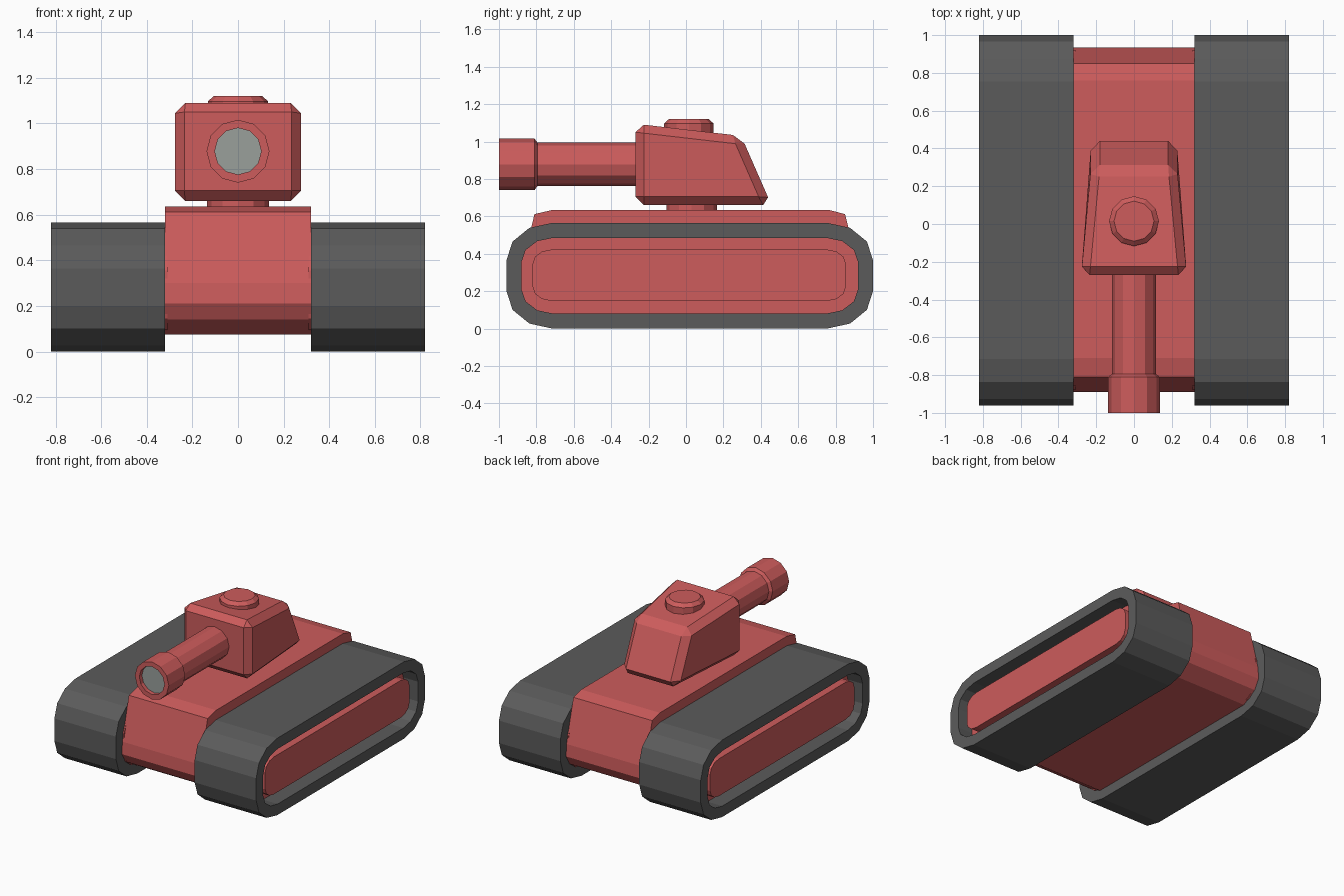
import bpy, bmesh, math

if "Cube" in bpy.data.objects:
    bpy.data.objects.remove(bpy.data.objects["Cube"])


def material(name, rgb):
    m = bpy.data.materials.new(name)
    m.diffuse_color = (*rgb, 1)
    m.use_nodes = True
    m.node_tree.nodes["Principled BSDF"].inputs["Base Color"].default_value = m.diffuse_color
    return m


RED = material("red_paint", (0.61, 0.107, 0.107))
GREY = material("dark_rubber", (0.105, 0.105, 0.105))
PALE = material("pale_grey", (0.32, 0.35, 0.33))


def finish(name, bm, *mats):
    bmesh.ops.recalc_face_normals(bm, faces=bm.faces)
    me = bpy.data.meshes.new(name)
    bm.to_mesh(me)
    bm.free()
    for m in mats:
        me.materials.append(m)
    ob = bpy.data.objects.new(name, me)
    bpy.context.collection.objects.link(ob)
    return ob


def bridge(bm, a, b):
    n = len(a)
    for i in range(n):
        bm.faces.new((a[i], a[(i + 1) % n], b[(i + 1) % n], b[i]))


def prism(name, profile, x0, x1, mat, hole=None):
    """Extrude a y-z profile along x, optionally as a ring around a hole."""
    bm = bmesh.new()

    def loop(p, x):
        return [bm.verts.new((x, y, z)) for y, z in p]
    a, b = loop(profile, x0), loop(profile, x1)
    bridge(bm, a, b)
    if hole:
        c, d = loop(hole, x0), loop(hole, x1)
        bridge(bm, c, d)
        bridge(bm, a, c)
        bridge(bm, b, d)
    else:
        bm.faces.new(a)
        bm.faces.new(b)
    return finish(name, bm, mat)


def lathe(name, rings, centre, axis, mats, last_mat=0, n=12):
    """Stack of (radius, position) rings along y or z, closed at both ends."""
    bm = bmesh.new()
    loops = []
    for r, t in rings:
        vs = []
        for i in range(n):
            u = r * math.cos(2 * math.pi * i / n)
            v = r * math.sin(2 * math.pi * i / n)
            co = (u, t, centre + v) if axis == 'Y' else (u, centre + v, t)
            vs.append(bm.verts.new(co))
        loops.append(vs)
    for a, b in zip(loops, loops[1:]):
        bridge(bm, a, b)
    bm.faces.new(loops[0])
    bm.faces.new(loops[-1]).material_index = last_mat
    return finish(name, bm, *mats)


def rounded(y0, y1, z0, z1, cy, cz):
    """Rectangle with three-segment elliptical corners."""
    pts = []
    for k, (y, z) in enumerate(((y1 - cy, z1 - cz), (y0 + cy, z1 - cz),
                                (y0 + cy, z0 + cz), (y1 - cy, z0 + cz))):
        for i in range(4):
            a = math.pi / 2 * (k + i / 3)
            pts.append((y + cy * math.cos(a), z + cz * math.sin(a)))
    return pts


# Tracks with recessed side wall and raised side plate
outer = rounded(-0.96, 1.0, 0.0, 0.565, 0.245, 0.2)
inner = rounded(-0.88, 0.92, 0.08, 0.485, 0.17, 0.13)
plate = rounded(-0.82, 0.855, 0.148, 0.422, 0.10, 0.075)
for s, side in ((1, "right"), (-1, "left")):
    prism("track_" + side, outer, s * 0.32, s * 0.82, GREY, inner)
    prism("wheel_well_" + side, inner, s * 0.31, s * 0.70, RED)
    prism("side_plate_" + side, plate, s * 0.69, s * 0.795, RED)

# Hull
prism("hull", [(-0.74, 0.075), (-0.85, 0.14), (-0.89, 0.21), (-0.885, 0.30),
               (-0.81, 0.612), (-0.71, 0.635), (0.76, 0.635), (0.85, 0.612),
               (0.93, 0.30), (0.935, 0.21), (0.895, 0.14), (0.78, 0.075)],
      -0.32, 0.32, RED)

# Turret: tapered block with chamfered edges
bm = bmesh.new()
front = [bm.verts.new(c) for c in ((-0.28, -0.27, 0.66), (0.28, -0.27, 0.66),
                                   (0.28, -0.27, 1.095), (-0.28, -0.27, 1.095))]
back = [bm.verts.new(c) for c in ((-0.226, 0.457, 0.66), (0.226, 0.457, 0.66),
                                  (0.226, 0.295, 1.03), (-0.226, 0.295, 1.03))]
bridge(bm, front, back)
bm.faces.new(front)
bm.faces.new(back)
bmesh.ops.recalc_face_normals(bm, faces=bm.faces)
bmesh.ops.bevel(bm, geom=bm.edges[:], offset=0.045, segments=1,
                affect='EDGES', profile=0.5)
finish("turret", bm, RED)

# Turret collar and hatch
lathe("turret_collar", [(0.135, 0.60), (0.135, 0.69)], 0.03, 'Z', [RED])
lathe("hatch", [(0.132, 1.02), (0.132, 1.097), (0.106, 1.12)], 0.015, 'Z', [RED])

# Gun barrel with flared muzzle and pale recessed bore
lathe("gun_barrel", [(0.117, -0.20), (0.117, -0.795), (0.138, -0.81), (0.138, -1.0),
                     (0.102, -1.0), (0.102, -0.97)], 0.878, 'Y', [RED, PALE], 1)
